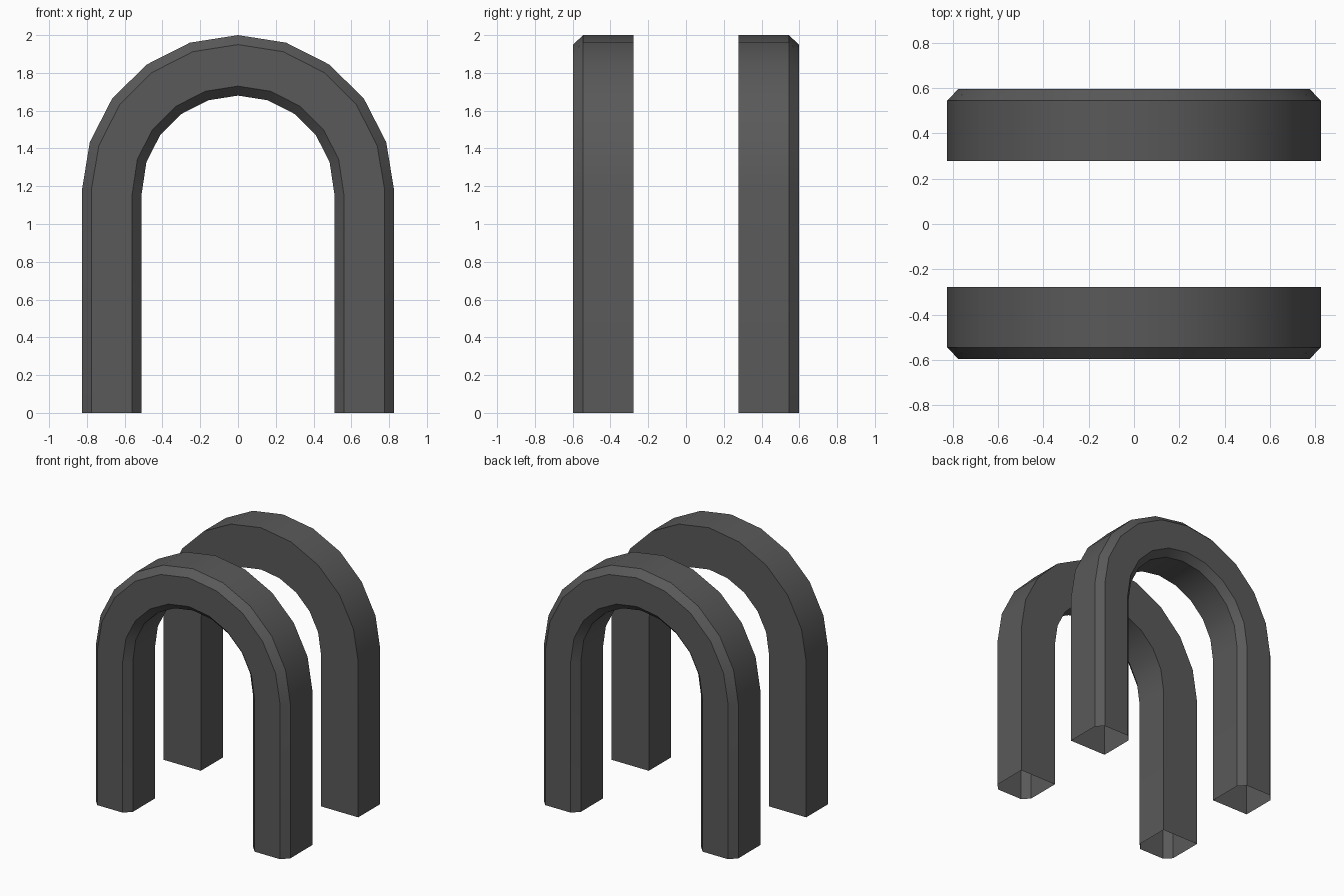
import bpy, bmesh, math

if "Cube" in bpy.data.objects:
    bpy.data.objects.remove(bpy.data.objects["Cube"])

STEPS = 5  # arc segments per quarter turn

# one flat colour
grey = bpy.data.materials.new("dark_grey")
grey.diffuse_color = (0.1, 0.1, 0.1, 1.0)
grey.use_nodes = True
grey.node_tree.nodes["Principled BSDF"].inputs["Base Color"].default_value = grey.diffuse_color

# cross-section corners: (half width, spring height, arc rise, start height, distance from y = 0)
SECTION = [
    (0.825, 1.18, 0.82, 1.188, 0.278),   # outer wall, plain edge
    (0.825, 1.18, 0.82, 1.188, 0.545),   # outer wall, chamfer start
    (0.775, 1.175, 0.775, 1.188, 0.597), # outer edge of chamfered face
    (0.56, 1.17, 0.56, 1.16, 0.597),     # inner edge of chamfered face
    (0.51, 1.17, 0.51, 1.16, 0.545),     # inner wall, chamfer start
    (0.51, 1.17, 0.51, 1.16, 0.278),     # inner wall, plain edge
]


def ring(k, side):
    """Cross-section at station k; the first and last stand on the ground."""
    pts = []
    last = 2 * STEPS
    for w, c, rise, start, y in SECTION:
        if k < 0 or k > last:
            x, z = (w if k < 0 else -w), 0.0
        else:
            a = math.pi * k / last
            x = w * math.cos(a)
            z = start if k in (0, last) else c + rise * math.sin(a)
        pts.append((x, side * y, z))
    return pts


def arch(name, side):
    """Arched tube with open feet, chamfered on its outward face."""
    bm = bmesh.new()
    rings = [[bm.verts.new(p) for p in ring(k, side)]
             for k in range(-1, 2 * STEPS + 2)]
    n = len(SECTION)
    for a, b in zip(rings, rings[1:]):
        for i in range(n):
            j = (i + 1) % n
            quad = (a[i], a[j], b[j], b[i])
            f = bm.faces.new(quad if side > 0 else quad[::-1])
            f.smooth = True
    bm.normal_update()
    # smooth along the curve, crisp along the chamfers
    for e in bm.edges:
        if len(e.link_faces) == 2:
            e.smooth = e.calc_face_angle() < math.radians(30)
    me = bpy.data.meshes.new(name)
    bm.to_mesh(me)
    bm.free()
    me.materials.append(grey)
    bpy.context.collection.objects.link(bpy.data.objects.new(name, me))


arch("front_arch", -1)
arch("back_arch", 1)
